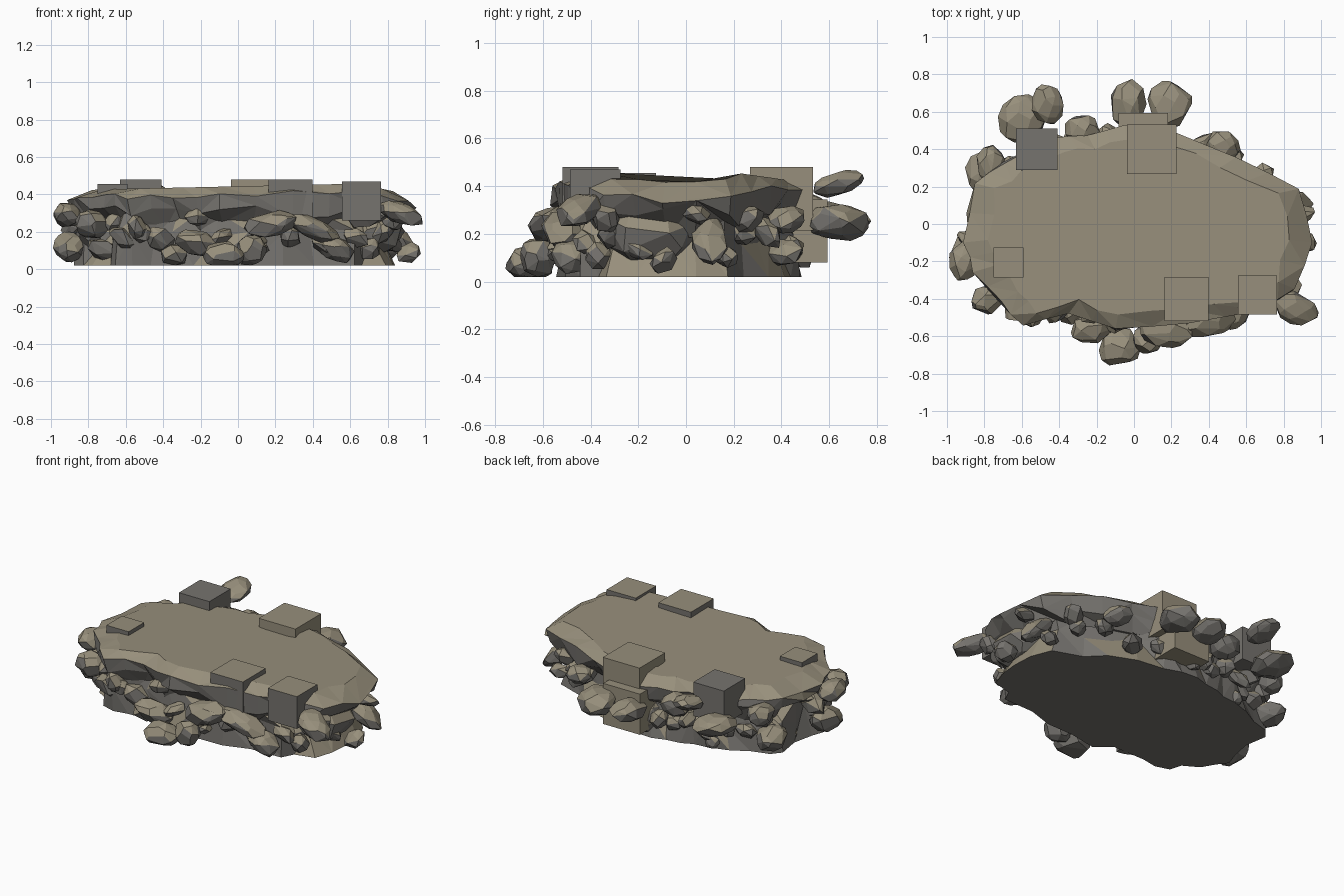
import bpy, bmesh, math, random
from mathutils import Vector, Euler

random.seed(7)
cube = bpy.data.objects.get("Cube")
if cube:
    bpy.data.objects.remove(cube)


def material(name, rgb):
    m = bpy.data.materials.new(name)
    m.use_nodes = True
    m.diffuse_color = (*rgb, 1)
    m.node_tree.nodes["Principled BSDF"].inputs["Base Color"].default_value = (*rgb, 1)
    return m


TAN = material("tan stone", (0.31, 0.275, 0.2))
GREY = material("grey stone", (0.18, 0.172, 0.158))
FLOOR = 0.02


def finish(bm, name, rule):
    """Write the mesh; rule gives the material slot of each face (0 tan, 1 grey)."""
    bmesh.ops.recalc_face_normals(bm, faces=bm.faces)
    bm.normal_update()
    for f in bm.faces:
        f.material_index = rule(f.normal)
    mesh = bpy.data.meshes.new(name)
    bm.to_mesh(mesh)
    bm.free()
    mesh.materials.append(TAN)
    mesh.materials.append(GREY)
    bpy.context.collection.objects.link(bpy.data.objects.new(name, mesh))


def weathered(n):
    return 0 if n.z > 0.3 else 1


def loft(name, rings):
    """Skin closed rings of points, capped at both ends."""
    bm = bmesh.new()
    loops = [[bm.verts.new(p) for p in ring] for ring in rings]
    count = len(loops[0])
    for a, b in zip(loops, loops[1:]):
        for i in range(count):
            j = (i + 1) % count
            quad = (a[i], a[j], b[j], b[i])
            k = random.randint(0, 1)
            bm.faces.new((quad[k], quad[k + 1], quad[k + 2]))
            bm.faces.new((quad[k], quad[k + 2], quad[(k + 3) % 4]))
    bm.faces.new(loops[0])
    bm.faces.new(loops[-1])
    finish(bm, name, weathered)


# Plateau outline, with a midpoint added on each edge
corners = [(-.92, -.1), (-.86, .22), (-.7, .33), (-.45, .46), (-.25, .48), (-.05, .54),
           (.2, .5), (.55, .36), (.89, .19), (.96, -.1), (.87, -.35), (.7, -.47),
           (.3, -.54), (-.1, -.57), (-.35, -.48), (-.6, -.55), (-.72, -.42), (-.87, -.26)]
outline = []
for i, (x, y) in enumerate(corners):
    nx, ny = corners[(i + 1) % len(corners)]
    outline += [(x, y), ((x + nx) / 2, (y + ny) / 2)]


def top_height(x, y):
    return (.443 + .022 * x - .25 * max(0, x - .65) - .1 * max(0, y - .2)
            - .1 * max(0, -x - .75))


def ring(scale, spread, height, dx=0):
    pts = []
    for x, y in outline:
        s = scale + random.uniform(-spread, spread)
        pts.append((x * s + dx, y * s, height(x * s, y * s)))
    return pts


# Overhanging cap slab
loft("cap_slab", [
    ring(.86, .03, lambda x, y: top_height(x, y)),
    ring(.99, .01, lambda x, y: top_height(x, y) - random.uniform(.02, .06)),
    ring(.97, .04, lambda x, y: random.uniform(.27, .34)),
    ring(.84, .06, lambda x, y: random.uniform(.17, .26))])

# Rock wall under the slab
loft("base_rock", [
    ring(.84, .07, lambda x, y: .3, -.02),
    ring(.87, .07, lambda x, y: random.uniform(.15, .22), -.03),
    ring(.92, .05, lambda x, y: FLOOR, -.04)])


def boulder(name, centre, size, turn=(0, 0, 0), points=34):
    """Faceted rock: hull of points scattered over an ellipsoid, flat at the floor."""
    bm = bmesh.new()
    spin = Euler(turn)
    for i in range(points):
        z = 1 - 2 * (i + .5) / points
        a = i * 2.4 + random.uniform(-.4, .4)
        r = math.sqrt(1 - z * z)
        p = Vector((r * math.cos(a), r * math.sin(a), z)) * random.uniform(.9, 1.05)
        p = Vector(c * s for c, s in zip(p, size))
        p.rotate(spin)
        p += Vector(centre)
        p.z = max(p.z, FLOOR)
        bm.verts.new(p)
    hull = bmesh.ops.convex_hull(bm, input=bm.verts)
    loose = [v for v in bm.verts if not v.link_faces]
    bmesh.ops.delete(bm, geom=loose, context='VERTS')
    bmesh.ops.dissolve_limit(bm, angle_limit=.2, verts=bm.verts, edges=bm.edges)
    finish(bm, name, weathered)


# Large boulders at the back
boulder("back_right_boulder", (-.6, .56, .27), (.14, .14, .07), (.1, .2, 0))
boulder("back_right_high_boulder", (-.46, .64, .41), (.09, .12, .05), (.25, .1, 0))
boulder("back_middle_boulder", (-.03, .64, .25), (.1, .14, .07), (.1, 0, 0))
boulder("back_left_boulder", (.19, .64, .25), (.12, .14, .08), (-.1, 0, 0))
boulder("back_ridge_rock", (-.28, .5, .3), (.1, .09, .08))
boulder("back_corner_rock", (.48, .42, .26), (.1, .08, .06), (0, .2, -.5))

# Boulders on the left end
boulder("left_tip_boulder", (.87, -.45, .3), (.14, .09, .06), (0, .35, -.4))
boulder("left_low_boulder", (.84, .1, .17), (.15, .08, .06), (0, .7, 0))
boulder("left_wedge", (.74, -.15, .2), (.16, .2, .13))

# Boulders at the front
boulder("front_low_boulder", (-.08, -.66, .07), (.12, .11, .08))
boulder("front_low_left_boulder", (.07, -.62, .1), (.08, .08, .09), (.3, .4, 0))
boulder("front_low_right_boulder", (-.22, -.55, .14), (.13, .09, .07), (0, .3, .3))
boulder("front_shelf_rock", (.17, -.57, .24), (.15, .1, .07), (.2, -.2, 0))
boulder("front_left_shelf_rock", (.4, -.52, .22), (.16, .09, .06), (.2, .4, .2))
boulder("front_left_rock", (.52, -.48, .11), (.11, .09, .07), (0, .5, 0))

# Boulders on the right end
boulder("right_low_boulder", (-.9, -.16, .12), (.09, .13, .08), (.2, 0, 0))
boulder("right_high_boulder", (-.91, -.2, .29), (.08, .11, .07), (0, .2, 0))
boulder("right_front_rock", (-.78, -.4, .24), (.1, .08, .08), (0, .3, .5))
boulder("right_back_rock", (-.77, .33, .3), (.08, .1, .07))
boulder("right_back_low_rock", (-.8, .26, .13), (.1, .13, .08), (0, .3, .4))

# Rubble packed around the wall
for i in range(44):
    x, y = outline[i * 5 % len(outline)]
    s = random.uniform(.86, .97)
    size = [random.uniform(.06, .11), random.uniform(.05, .08), random.uniform(.04, .07)]
    boulder("rubble_%02d" % (i + 1), (x * s, y * s, random.uniform(.07, .29)), size,
            [random.uniform(-.8, .8), random.uniform(-.8, .8), math.atan2(y, x) + random.uniform(-.6, .6)],
            18)
boulder("rubble_foot", (-.46, .38, .06), (.05, .05, .05))


def block(name, x, y, top, side, rule):
    bm = bmesh.new()
    bmesh.ops.create_cube(bm, size=side)
    bmesh.ops.translate(bm, verts=bm.verts, vec=(x, y, top - side / 2))
    finish(bm, name, rule)


# Square blocks set into the plateau
block("grey_block", -.52, .4, .48, .22, lambda n: 1)
block("back_block", .095, .4, .48, .265, lambda n: 0)
block("back_lower_block", .05, .46, .345, .265, lambda n: 0)
block("front_left_block", .66, -.38, .47, .21, weathered)
block("front_block", .28, -.4, .48, .235, weathered)
block("right_block", -.67, -.205, .455, .16, weathered)
